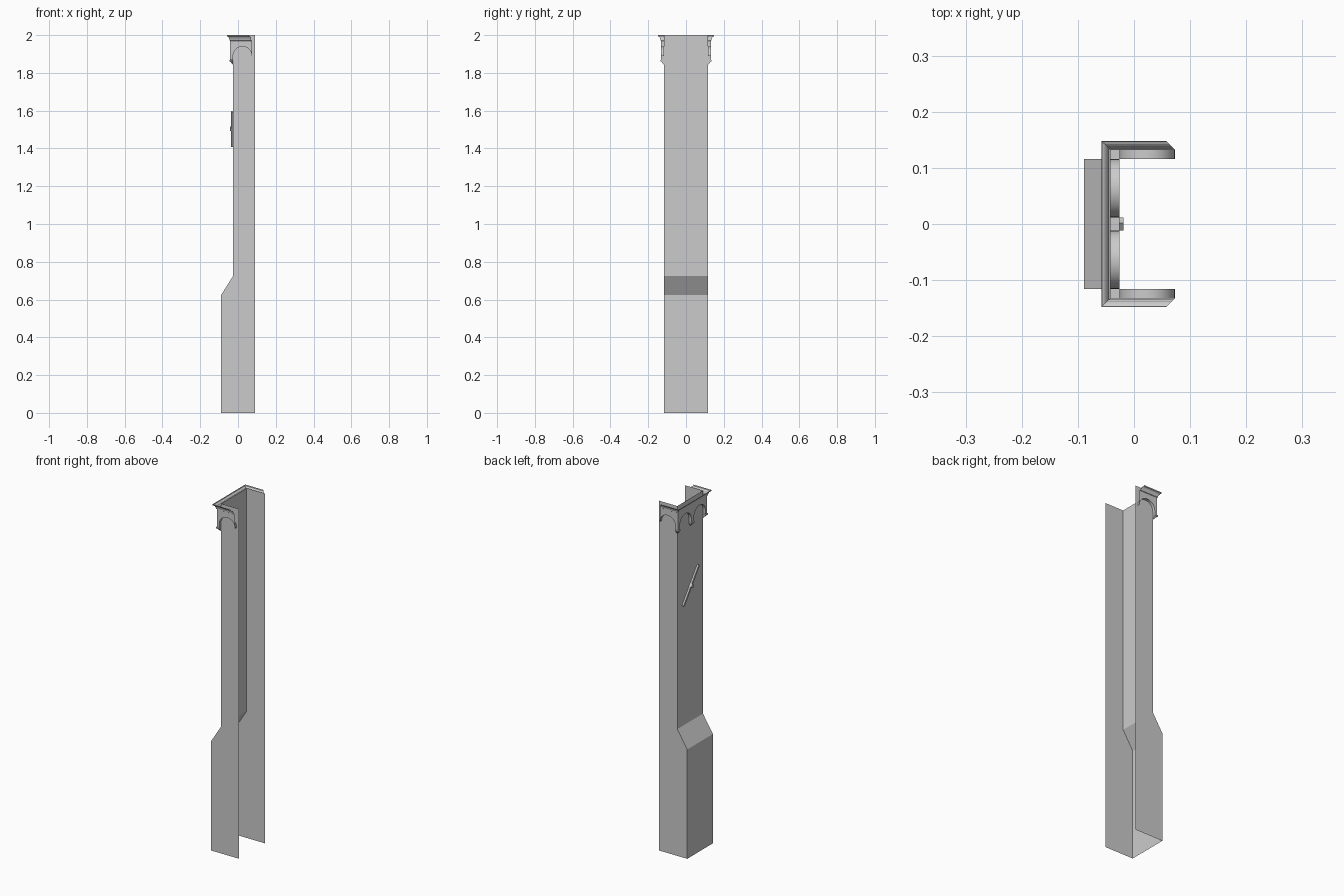
import bpy, bmesh, math
from mathutils import Matrix, Vector

cube = bpy.data.objects.get("Cube")
if cube:
    bpy.data.objects.remove(cube, do_unlink=True)

grey = bpy.data.materials.new("plain_grey")
grey.use_nodes = True
grey.diffuse_color = (0.6, 0.6, 0.6, 1)
grey.node_tree.nodes["Principled BSDF"].inputs["Base Color"].default_value = (0.6, 0.6, 0.6, 1)

HALF = 0.116       # half width of the shaft
WALL = -0.026      # upper back wall
OPEN = 0.089       # open edge
DEPTH = 0.016      # projection of the arcade
FRIEZE_TOP = 1.97
SPRING = 1.89
LEG = 1.866


def finish(name, bm, smooth=False):
    mesh = bpy.data.meshes.new(name)
    bm.to_mesh(mesh)
    bm.free()
    mesh.materials.append(grey)
    obj = bpy.data.objects.new(name, mesh)
    bpy.context.collection.objects.link(obj)
    if smooth:
        bpy.ops.object.select_all(action='DESELECT')
        obj.select_set(True)
        bpy.context.view_layer.objects.active = obj
        bpy.ops.object.shade_smooth_by_angle(angle=math.radians(35))
    return obj


def strip(bm, rows):
    """Join successive rows of points with quads."""
    rows = [[bm.verts.new(p) for p in row] for row in rows]
    for a, b in zip(rows, rows[1:]):
        for i in range(len(a) - 1):
            bm.faces.new((a[i], a[i + 1], b[i + 1], b[i]))
    return rows


# Open-fronted shaft with a wider, sloped-in base
bm = bmesh.new()
profile = [(OPEN, 0), (-OPEN, 0), (-OPEN, 0.625), (WALL, 0.725), (WALL, 2), (OPEN, 2)]
sides = [[bm.verts.new((x, y, z)) for x, z in profile] for y in (-HALF, HALF)]
bm.faces.new(sides[0][::-1])
bm.faces.new(sides[1])
for i in range(1, 4):
    bm.faces.new((sides[0][i], sides[0][i + 1], sides[1][i + 1], sides[1][i]))
finish("shaft", bm)


# Arcade panels: a face with arched cutouts and the soffits behind it
def arch(start, end, steps=16):
    mid, r = (start + end) / 2, (end - start) / 2
    return [(mid - r * math.cos(math.pi * i / steps),
             SPRING + abs(r) * math.sin(math.pi * i / steps)) for i in range(steps + 1)]


def arcade(name, lower, place):
    bm = bmesh.new()
    outline = [(lower[0][0], FRIEZE_TOP)] + lower + [(lower[-1][0], FRIEZE_TOP)]
    bm.faces.new([bm.verts.new(place(u, z, DEPTH)) for u, z in outline])
    strip(bm, [[place(u, z, d) for u, z in lower] for d in (DEPTH, 0)])
    bmesh.ops.remove_doubles(bm, verts=bm.verts, dist=0.00001)
    finish(name, bm, smooth=True)


side_path = [(WALL - DEPTH, LEG), (WALL, LEG)] + arch(WALL, OPEN - DEPTH)
for name, s in (("front_arcade", -1), ("rear_arcade", 1)):
    arcade(name, side_path, lambda u, z, d, s=s: (u, s * (HALF + d), z))

MID = 0.0115
right_half = [(MID, LEG)] + arch(MID, HALF) + [(HALF, LEG), (HALF + DEPTH, LEG)]
left_half = [(-u, z) for u, z in reversed(right_half)]
arcade("end_arcade", left_half + right_half, lambda u, z, d: (WALL - d, u, z))


# Tapered pendants below the arcade legs
def pendant(name, y0, y1, tip_y):
    bm = bmesh.new()
    rings = []
    for z, scale, grow in ((LEG + 0.004, 1, 0), (LEG + 0.002, 1, 0.003), (LEG - 0.004, 1, 0.003),
                           (LEG - 0.006, 0.9, 0), (LEG - 0.014, 0.55, 0), (LEG - 0.021, 0.15, 0)):
        a = tip_y + (y0 - tip_y) * scale - grow
        b = tip_y + (y1 - tip_y) * scale + grow
        back, front = WALL, WALL - DEPTH * scale - grow
        rings.append([(back, a, z), (front, a, z), (front, b, z), (back, b, z), (back, a, z)])
    rows = strip(bm, rings)
    bm.faces.new(rows[-1][:4])
    bmesh.ops.remove_doubles(bm, verts=bm.verts, dist=0.00001)
    bmesh.ops.recalc_face_normals(bm, faces=bm.faces)
    finish(name, bm)


pendant("middle_pendant", -MID, MID, 0)
pendant("front_corner_pendant", -HALF - DEPTH, -HALF, -HALF)
pendant("rear_corner_pendant", HALF, HALF + DEPTH, HALF)

# Mitred cornice swept around three sides
bm = bmesh.new()
moulding = [(0.016, 1.97), (0.019, 1.972), (0.019, 1.978), (0.021, 1.981), (0.023, 1.988),
            (0.027, 1.992), (0.031, 1.994), (0.032, 1.996), (0.032, 2.0)]
strip(bm, [[(OPEN - d, -HALF - d, z), (WALL - d, -HALF - d, z),
            (WALL - d, HALF + d, z), (OPEN - d, HALF + d, z)] for d, z in moulding])
finish("cornice", bm)


# Slanted pointer with its hub on the end wall
def slanted_box(name, x0, x1, width, length):
    bm = bmesh.new()
    bmesh.ops.create_cube(bm, size=1)
    bmesh.ops.scale(bm, vec=(x1 - x0, width, length), verts=bm.verts)
    bmesh.ops.rotate(bm, matrix=Matrix.Rotation(math.radians(37), 3, 'X'), verts=bm.verts)
    bmesh.ops.translate(bm, vec=Vector(((x0 + x1) / 2, 0, 1.503)), verts=bm.verts)
    finish(name, bm)


slanted_box("pointer", -0.036, -0.0262, 0.012, 0.23)
slanted_box("pointer_hub", -0.043, -0.019, 0.017, 0.017)
